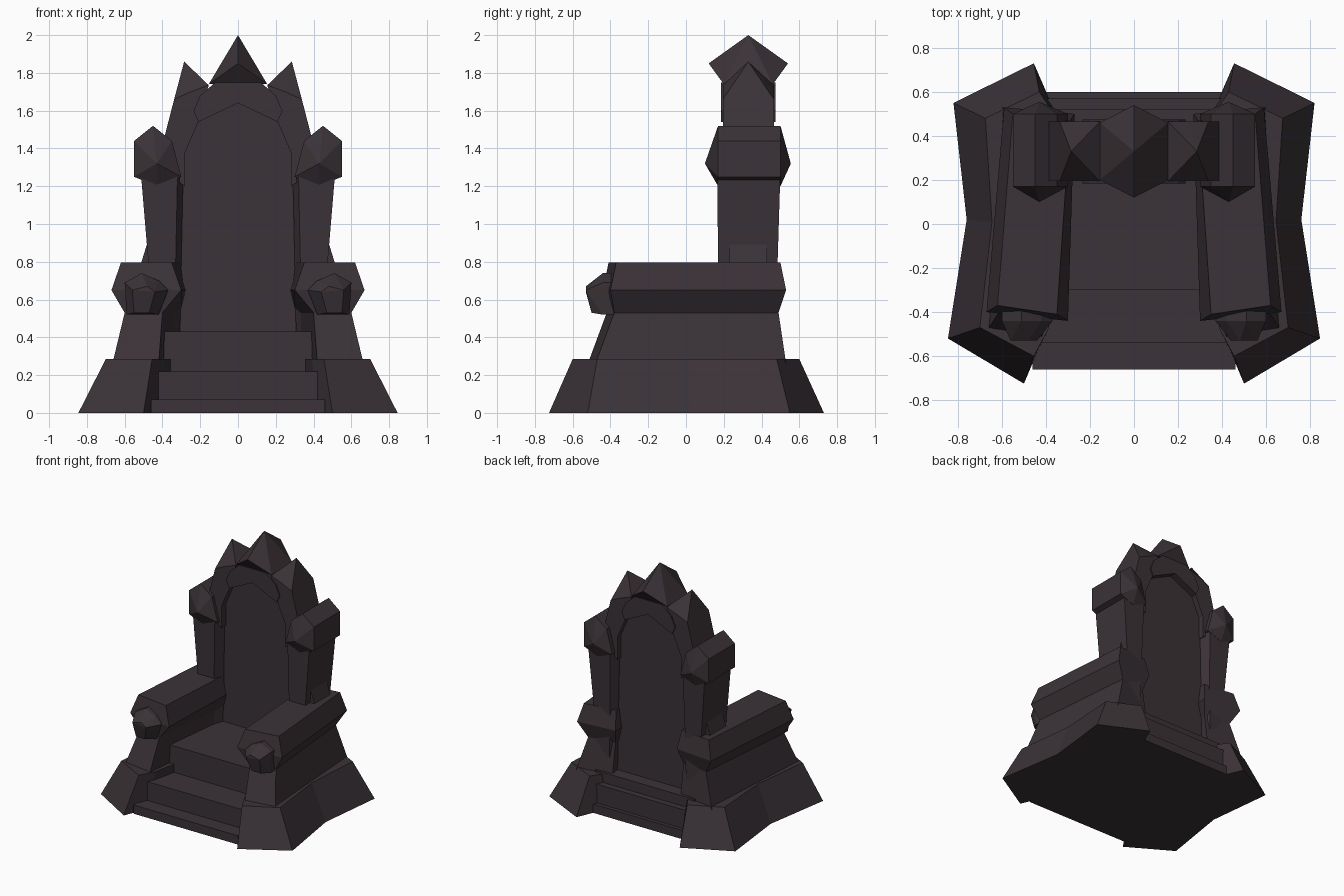
import bpy
import bmesh

cube = bpy.data.objects.get("Cube")
if cube:
    bpy.data.objects.remove(cube)

stone = bpy.data.materials.new("dark_stone")
stone.use_nodes = True
COLOR = (0.043, 0.032, 0.038, 1)
stone.diffuse_color = COLOR
bsdf = next(n for n in stone.node_tree.nodes if n.type == 'BSDF_PRINCIPLED')
bsdf.inputs["Base Color"].default_value = COLOR
bsdf.inputs["Roughness"].default_value = 0.9


def finish(name, bm):
    bmesh.ops.recalc_face_normals(bm, faces=bm.faces)
    mesh = bpy.data.meshes.new(name)
    bm.to_mesh(mesh)
    bm.free()
    mesh.materials.append(stone)
    obj = bpy.data.objects.new(name, mesh)
    bpy.context.collection.objects.link(obj)
    return obj


def loft(name, rings):
    """Skin a stack of equal-sized point rings and cap both ends."""
    bm = bmesh.new()
    rows = [[bm.verts.new(p) for p in ring] for ring in rings]
    n = len(rows[0])
    for a, b in zip(rows, rows[1:]):
        for i in range(n):
            j = (i + 1) % n
            bm.faces.new((a[i], a[j], b[j], b[i]))
    bm.faces.new(rows[0])
    bm.faces.new(rows[-1])
    return finish(name, bm)


def prism(name, outline, y0, y1):
    """Extrude a front outline of (x, z) points from y0 to y1."""
    return loft(name, [[(x, y, z) for x, z in outline] for y in (y0, y1)])


def hull(name, points):
    bm = bmesh.new()
    for p in points:
        bm.verts.new(p)
    bmesh.ops.convex_hull(bm, input=bm.verts)
    return finish(name, bm)


def box(name, half_x, y0, y1, z0, z1):
    return prism(name, [(-half_x, z0), (half_x, z0), (half_x, z1), (-half_x, z1)], y0, y1)


def both(points, sx):
    return [(x * sx, y, z) for x, y, z in points]


def mirrored(outline):
    """Complete a half outline that runs from the centre line outwards."""
    return outline + [(-x, z) for x, z in reversed(outline) if x > 0]


# Steps, seat and rear ledge
box("lower_step", 0.46, -0.66, 0.60, 0.0, 0.07)
box("upper_step", 0.45, -0.54, 0.57, 0.05, 0.22)
box("seat", 0.44, -0.30, 0.40, 0.20, 0.43)
box("rear_ledge", 0.44, 0.30, 0.52, 0.20, 0.30)

# Back panel with pointed top
prism("back_panel", mirrored([(0, 0.25), (0.32, 0.25), (0.32, 1.25), (0.25, 1.54), (0, 1.70)]), 0.25, 0.42)

# Arch above the panel
prism("arch", [(0, 1.64), (0.21, 1.54), (0.235, 1.60), (0.20, 1.68), (0.12, 1.75),
               (-0.12, 1.75), (-0.20, 1.68), (-0.235, 1.60), (-0.21, 1.54)], 0.185, 0.475)

# Central crown point
hull("crown_center", [(0, 0.33, 2.0), (0, 0.12, 1.85), (0, 0.54, 1.85)]
     + [(sx * x, y, z) for sx in (-1, 1) for y in (0.20, 0.46)
        for x, z in ((0.155, 1.74), (0.09, 1.75))])

for side, sx in (("left", 1), ("right", -1)):
    # Flared base wing
    loft(side + "_base", [both(ring, sx) for ring in (
        [(0.43, -0.56, 0), (0.50, -0.725, 0), (0.845, -0.52, 0), (0.76, 0.02, 0),
         (0.82, 0.55, 0), (0.455, 0.73, 0), (0.39, 0.58, 0), (0.30, 0, 0)],
        [(0.39, -0.48, 0.285), (0.455, -0.60, 0.285), (0.70, -0.47, 0.285), (0.645, 0.01, 0.285),
         (0.675, 0.48, 0.285), (0.43, 0.60, 0.285), (0.35, 0.48, 0.285), (0.30, 0, 0.285)])])

    # Armrest: z, then inner and outer x at the front, at the back, and both end y
    rows = [(0.26, 0.42, 0.665, 0.30, 0.60, -0.52, 0.53),
            (0.53, 0.40, 0.60, 0.30, 0.52, -0.42, 0.49),
            (0.65, 0.30, 0.67, 0.27, 0.59, -0.44, 0.53),
            (0.795, 0.35, 0.62, 0.29, 0.55, -0.41, 0.50)]
    loft(side + "_armrest", [both([(fi, yf, z), (fo, yf + 0.04, z), (bo, yb, z), (bi, yb - 0.03, z)], sx)
                             for z, fi, fo, bi, bo, yf, yb in rows])

    # Faceted boss on the armrest front
    rim = [(0.60, 0.69), (0.51, 0.74), (0.42, 0.70), (0.37, 0.65), (0.42, 0.52), (0.59, 0.52)]
    nose = [(0.56, 0.65), (0.48, 0.67), (0.44, 0.64)]
    hull(side + "_boss", both([(x, y, z) for x, z in rim for y in (-0.36, -0.44)]
                              + [(x, -0.53, z) for x, z in nose]
                              + [(0.47, -0.50, 0.53), (0.55, -0.50, 0.53)], sx))

    # Back post with chamfered inner edges
    loft(side + "_post", [both([(xo, y0, z), (xi + 0.03, y0, z), (xi, 0.24, z),
                                (xi, 0.43, z), (xi + 0.03, y1, z), (xo, y1, z)], sx)
                          for z, xi, xo, y0, y1 in ((0.25, 0.31, 0.44, 0.17, 0.48),
                                                    (0.80, 0.30, 0.475, 0.17, 0.485),
                                                    (1.28, 0.29, 0.515, 0.165, 0.50))])
    hull(side + "_post_foot", both([(x, y, z) for y in (0.23, 0.43)
                                    for x, z in ((0.40, 0.90), (0.48, 0.90), (0.52, 0.77), (0.40, 0.77))], sx))

    # Post cap with pointed front and back
    cap = [(0.55, 1.25), (0.55, 1.44), (0.45, 1.52), (0.35, 1.44), (0.30, 1.25), (0.43, 1.20)]
    hull(side + "_post_cap", both([(x, y, z) for x, z in cap for y in (0.17, 0.50)]
                                  + [(0.43, 0.10, 1.32), (0.43, 0.555, 1.32)], sx))

    # Upper frame bar with its crown point
    bar = [(0.28, 1.20), (0.36, 1.25), (0.40, 1.42), (0.338, 1.66), (0.155, 1.735), (0.21, 1.54), (0.28, 1.38)]
    prism(side + "_frame_bar", [(x * sx, z) for x, z in bar], 0.195, 0.465)
    hull(side + "_crown_point", both([(0.285, 0.33, 1.86)]
                                     + [(x, y, z) for y in (0.195, 0.465)
                                        for x, z in ((0.338, 1.66), (0.25, 1.70), (0.155, 1.735))], sx))
